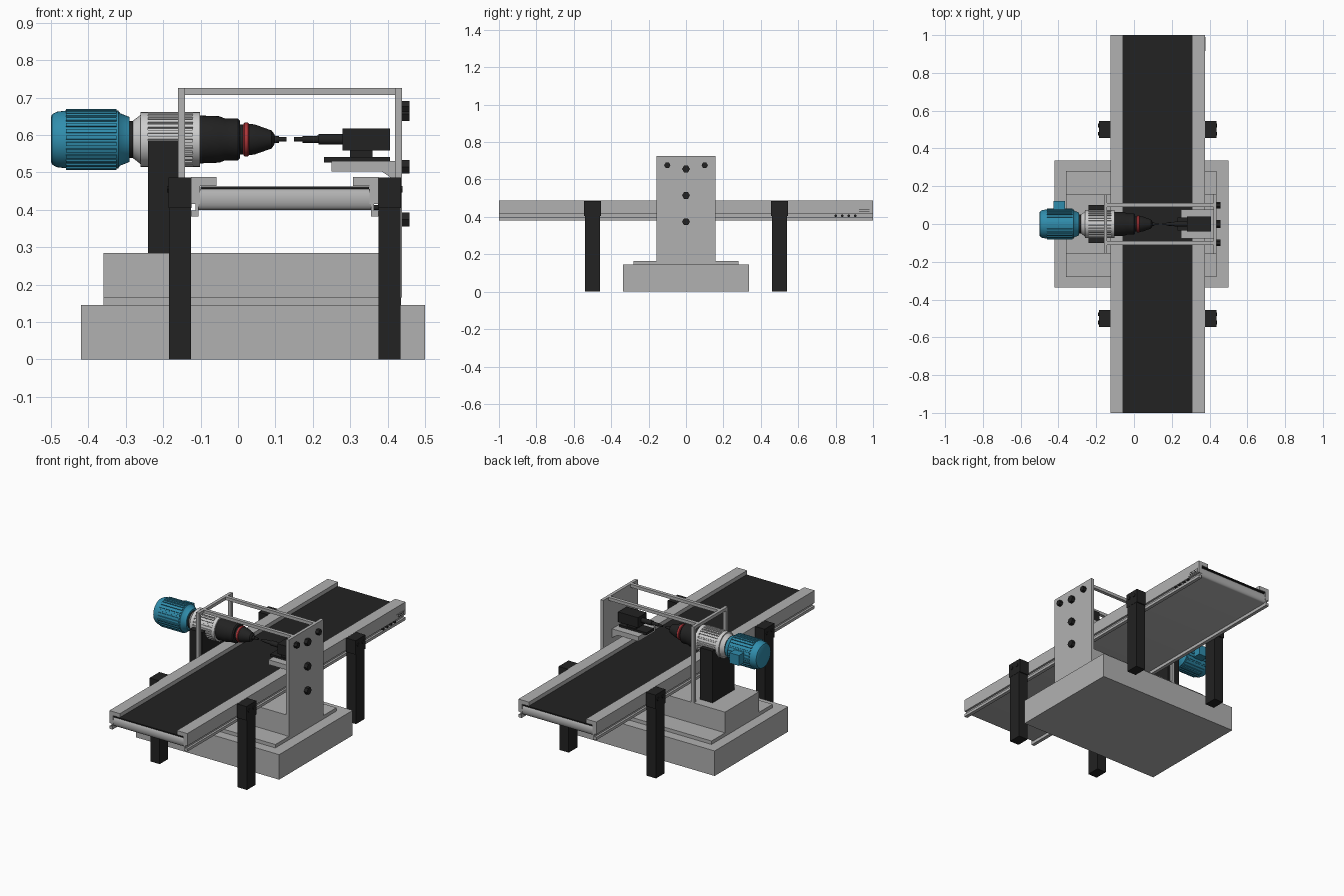
import bpy, bmesh, math
from mathutils import Vector

if "Cube" in bpy.data.objects:
    bpy.data.objects.remove(bpy.data.objects["Cube"])


def material(name, r, g, b):
    m = bpy.data.materials.new(name)
    m.diffuse_color = (r, g, b, 1)
    m.use_nodes = True
    m.node_tree.nodes["Principled BSDF"].inputs["Base Color"].default_value = m.diffuse_color
    return m


GREY = material("machine grey", 0.44, 0.44, 0.44)
PALE = material("pale metal", 0.62, 0.62, 0.62)
BLACK = material("black", 0.016, 0.016, 0.016)
BLUE = material("motor blue", 0.03, 0.27, 0.42)
RED = material("red", 0.42, 0.035, 0.04)


def finish(bm, name, mat, smooth=False):
    bmesh.ops.recalc_face_normals(bm, faces=bm.faces)
    me = bpy.data.meshes.new(name)
    bm.to_mesh(me)
    bm.free()
    me.materials.append(mat)
    ob = bpy.data.objects.new(name, me)
    bpy.context.collection.objects.link(ob)
    if smooth:
        bpy.ops.object.select_all(action='DESELECT')
        ob.select_set(True)
        bpy.context.view_layer.objects.active = ob
        bpy.ops.object.shade_smooth_by_angle(angle=math.radians(35))
    return ob


def box(name, mat, x, y, z):
    """Box from (min, max) ranges."""
    bm = bmesh.new()
    bmesh.ops.create_cube(bm, size=1)
    for v in bm.verts:
        v.co = Vector([a + (b - a) * (c + 0.5) for (a, b), c in zip((x, y, z), v.co)])
    return finish(bm, name, mat)


def prism(name, mat, points, axis, lo, hi, smooth=False):
    """Extrude a 2D profile: axis 'y' takes (x, z) points, axis 'x' takes (y, z)."""
    bm = bmesh.new()
    vs = [bm.verts.new((a, lo, b) if axis == 'y' else (lo, a, b)) for a, b in points]
    f = bm.faces.new(vs)
    ext = bmesh.ops.extrude_face_region(bm, geom=[f])["geom"]
    move = (0, hi - lo, 0) if axis == 'y' else (hi - lo, 0, 0)
    bmesh.ops.translate(bm, vec=move, verts=[g for g in ext if isinstance(g, bmesh.types.BMVert)])
    return finish(bm, name, mat, smooth)


def lathe(name, mat, profile, y=0.0, z=0.588, sides=40):
    """Turn an (x, radius) profile around a line parallel to x."""
    bm = bmesh.new()
    rings = []
    for x, r in profile:
        rings.append([bm.verts.new((x, y + r * math.cos(t), z + r * math.sin(t)))
                      for t in (2 * math.pi * i / sides for i in range(sides))])
    for a, b in zip(rings, rings[1:]):
        for i in range(sides):
            j = (i + 1) % sides
            bm.faces.new((a[i], a[j], b[j], b[i]))
    bm.faces.new(rings[0])
    bm.faces.new(rings[-1])
    return finish(bm, name, mat, sides > 8)


def fins(name, mat, x0, x1, inner, outer, count):
    """Ribbed sleeve around the spindle axis."""
    pts = []
    for i in range(count):
        for f, r in ((0, inner), (0.4, inner), (0.45, outer), (0.95, outer)):
            t = 2 * math.pi * (i + f) / count
            pts.append((r * math.cos(t), 0.588 + r * math.sin(t)))
    return prism(name, mat, pts, 'x', x0, x1)


# Stepped base
box("base_slab", GREY, (-0.42, 0.5), (-0.337, 0.337), (0, 0.145))
box("base_step", GREY, (-0.36, 0.436), (-0.28, 0.28), (0.145, 0.165))
box("base_block", GREY, (-0.36, 0.42), (-0.156, 0.156), (0.165, 0.285))

# Conveyor bed with rounded ends, and the belt on top
end = [(-0.985 - 0.015 * math.sin(t), 0.428 - 0.028 * math.cos(t))
       for t in (math.pi * i / 10 for i in range(11))]
prism("conveyor_bed", GREY, end + [(-y, z) for y, z in reversed(end)], 'x', -0.105, 0.355, True)
box("belt", BLACK, (-0.1, 0.35), (-1, 1), (0.456, 0.462))

# Side rails with an outer groove, mirrored about the conveyor centre x = 0.125
rail = [(-0.25, 0.487), (-0.183, 0.487), (-0.183, 0.464), (-0.226, 0.464), (-0.226, 0.415),
        (-0.23, 0.415), (-0.23, 0.382), (-0.25, 0.382), (-0.25, 0.398), (-0.238, 0.398),
        (-0.238, 0.415), (-0.25, 0.415)]
for side, s in (("left", 1), ("right", -1)):
    prism(side + "_rail", GREY, [(0.125 + s * x, z) for x, z in rail], 'y', -1, 1)
    # Legs with top clamps and bolts
    for end_name, y in (("front", -0.5), ("back", 0.5)):
        xs = sorted((0.125 - s * 0.25, 0.125 - s * 0.31))
        tag = f"{end_name}_{side}_"
        box(tag + "leg", BLACK, xs, (y - 0.039, y + 0.039), (0, 0.485))
        box(tag + "clamp", BLACK, (xs[0] - 0.001, xs[1] + 0.001), (y - 0.045, y + 0.045), (0.405, 0.486))
        for k in (-0.022, 0.022):
            xo = 0.125 - s * 0.31
            lathe(tag + "bolt", BLACK, [(xo, 0.01), (xo - s * 0.005, 0.01)], y + k, 0.455, 6)

# Small fittings on the right rail near the back end
box("rail_socket", GREY, (0.375, 0.378), (0.915, 0.99), (0.42, 0.444))
for z in (0.426, 0.436):
    box("socket_slot", BLACK, (0.378, 0.379), (0.925, 0.98), (z, z + 0.003))
for i in range(4):
    lathe("rail_stud", BLACK, [(0.36, 0.007), (0.376, 0.007)], 0.8 + i * 0.035, 0.406, 12)

# Right upright plate with bolts
box("upright_plate", GREY, (0.42, 0.438), (-0.158, 0.158), (0.165, 0.725))
for y, z, r in ((-0.1, 0.676, 0.017), (0.1, 0.676, 0.017), (0, 0.656, 0.021), (0, 0.515, 0.021), (0, 0.374, 0.021)):
    lathe("plate_bolt", BLACK, [(0.438, r), (0.458, r)], y, z, 6)

# Left gate frame and the two top rails
for s in (-1, 1):
    box("gate_post", GREY, (-0.16, -0.142), sorted((s * 0.138, s * 0.156)), (0.285, 0.725))
    box("top_rail", GREY, (-0.142, 0.42), sorted((s * 0.09, s * 0.11)), (0.707, 0.725))
box("gate_crossbar", GREY, (-0.16, -0.142), (-0.138, 0.138), (0.707, 0.725))

# Motor column and blue finned motor
box("motor_column", BLACK, (-0.24, -0.16), (-0.1, 0.1), (0.285, 0.585))
lathe("motor_body", BLUE, [(-0.5, 0.06), (-0.497, 0.067), (-0.485, 0.074), (-0.46, 0.077),
                           (-0.32, 0.077), (-0.315, 0.07), (-0.29, 0.06)])
fins("motor_fins", BLUE, -0.46, -0.325, 0.075, 0.082, 28)
box("motor_terminal_box", BLUE, (-0.425, -0.365), (0.06, 0.122), (0.558, 0.618))
lathe("motor_neck", BLACK, [(-0.3, 0.05), (-0.27, 0.05)])

# Pale ribbed collar
lathe("collar", PALE, [(-0.281, 0.05), (-0.26, 0.066), (-0.26, 0.068), (-0.102, 0.068)])
fins("collar_ribs", PALE, -0.24, -0.12, 0.066, 0.074, 28)
for x in (-0.26, -0.122):
    lathe("collar_band", PALE, [(x, 0.073), (x + 0.02, 0.073)])

# Spindle nose, red ring, chuck and bit
lathe("spindle_nose", BLACK, [(-0.102, 0.064), (-0.05, 0.062), (-0.035, 0.056), (0, 0.056), (0.006, 0.05),
                              (0.006, 0.04), (0.016, 0.04)])
lathe("red_ring", RED, [(0.014, 0.04), (0.017, 0.045), (0.027, 0.045), (0.03, 0.041)])
lathe("chuck", BLACK, [(0.03, 0.042), (0.045, 0.04), (0.09, 0.024), (0.097, 0.014)])
lathe("drill_bit", BLACK, [(0.09, 0.011), (0.109, 0.009), (0.109, 0.006), (0.13, 0.006)], sides=20)

# Shelf on the plate with the facing probe unit
prism("shelf", GREY, [(0.25, 0.502), (0.385, 0.502), (0.42, 0.478), (0.42, 0.53), (0.25, 0.53)], 'y', -0.078, 0.078)
box("probe_foot", BLACK, (0.23, 0.407), (-0.035, 0.035), (0.527, 0.541))
box("probe_stem", BLACK, (0.3, 0.36), (-0.028, 0.028), (0.541, 0.56))
box("probe_body", BLACK, (0.28, 0.407), (-0.04, 0.04), (0.558, 0.617))
lathe("probe_barrel", BLACK, [(0.285, 0.014), (0.215, 0.014), (0.215, 0.01), (0.172, 0.009),
                              (0.172, 0.006), (0.15, 0.006)], sides=20)
